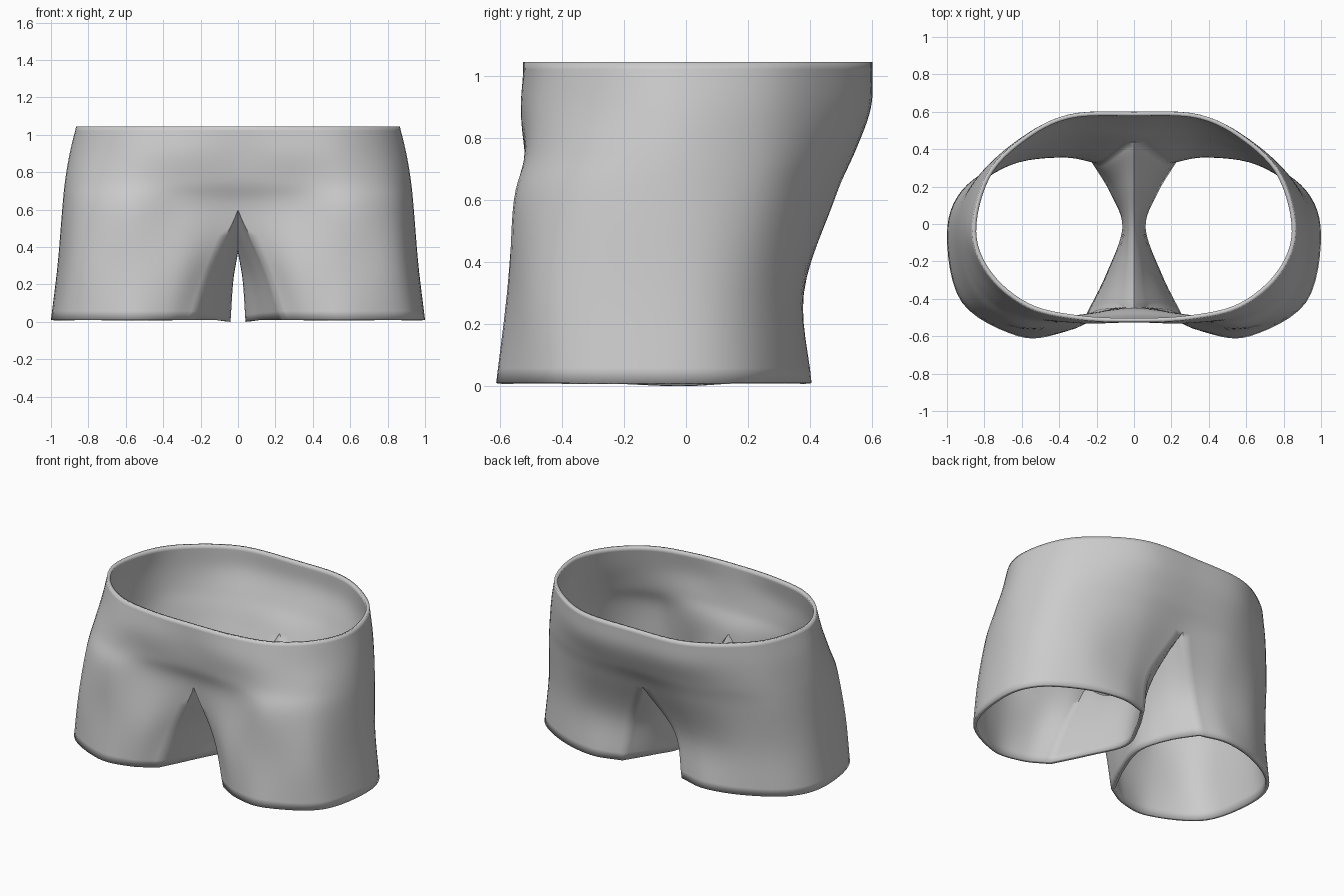
import bpy, bmesh
from mathutils import Vector

if "Cube" in bpy.data.objects:
    bpy.data.objects.remove(bpy.data.objects["Cube"])

SUB = 6  # samples between control points


def spline(pts, mirrored=False):
    """Smooth curve through points; mirrored keeps it flat across x = 0."""
    def ghost(p, q):
        return Vector((-q.x, q.y, q.z)) if mirrored else 2 * p - q
    p = [ghost(pts[0], pts[1])] + pts + [ghost(pts[-1], pts[-2])]
    out = []
    for i in range(1, len(p) - 2):
        a, b, c, d = p[i - 1:i + 3]
        for s in range(SUB):
            t = s / SUB
            out.append(0.5 * (2 * b + (c - a) * t + (2 * a - 5 * b + 4 * c - d) * t * t
                              + (3 * b - a - 3 * c + d) * t ** 3))
    return out + [pts[-1].copy()]


def surface(rows):
    """Grid of points, smooth both around and down."""
    around = [spline(r, abs(r[0].x) < 1e-6 and abs(r[1].x) > 1e-6) for r in rows]
    columns = [spline(list(c)) for c in zip(*around)]
    return [list(r) for r in zip(*columns)]


# Half outlines of the outer cloth, centre front to centre back, waist to hem
outer_keys = [
    (1.045, [(0, -.525), (.3, -.51), (.57, -.445), (.78, -.27), (.865, -.04), (.79, .26), (.6, .46), (.35, .585), (0, .6)]),
    (.9, [(0, -.525), (.3, -.53), (.58, -.475), (.8, -.3), (.9, -.04), (.82, .25), (.62, .45), (.35, .58), (0, .595)]),
    (.75, [(0, -.51), (.3, -.52), (.6, -.5), (.83, -.34), (.925, -.05), (.84, .24), (.64, .42), (.35, .53), (0, .54)]),
    (.6, [(0, -.47), (.3, -.51), (.6, -.55), (.85, -.39), (.94, -.06), (.86, .22), (.65, .385), (.35, .475), (0, .46)]),
    (.3, [(.14, -.46), (.33, -.56), (.62, -.565), (.88, -.43), (.965, -.06), (.89, .18), (.66, .34), (.38, .38), (.16, .35)]),
    (.01, [(.24, -.5), (.4, -.585), (.62, -.6), (.92, -.42), (1, -.06), (.92, .18), (.68, .34), (.42, .405), (.22, .36)]),
]
outer = surface([[Vector((x, y, z)) for x, y in ring] for z, ring in outer_keys])
crotch_row = 3 * SUB
for r in outer[:crotch_row + 1]:
    r[0].x = r[-1].x = 0
for r in outer:
    for p in r:
        p.x = max(p.x, 0)

# Inner leg cloth, from the crotch seam down to the hem
inner_keys = [
    [(0, -.47, .6), (0, -.28, .46), (0, -.01, .37), (0, .22, .46), (0, .46, .6)],
    [(.14, -.46, .3), (.08, -.26, .24), (.025, -.01, .22), (.07, .2, .25), (.16, .35, .3)],
    [(.24, -.5, .01), (.13, -.28, .01), (.04, -.02, 0), (.11, .18, .01), (.22, .36, .01)],
]
inner = surface([[Vector(p) for p in r] for r in inner_keys])
for i, r in enumerate(inner):
    r[0], r[-1] = outer[crotch_row + i][0], outer[crotch_row + i][-1]
    for p in r:
        p.x = max(p.x, 0)

# Join the sheets and their mirror images
bm = bmesh.new()
for grid in (outer, inner):
    for side in (1, -1):
        verts = [[bm.verts.new((side * p.x, p.y, p.z)) for p in r] for r in grid]
        for a, b in zip(verts, verts[1:]):
            for j in range(len(a) - 1):
                bm.faces.new((a[j], b[j], b[j + 1], a[j + 1]))
bmesh.ops.remove_doubles(bm, verts=bm.verts, dist=0.0005)

# Keep one sheet of cloth per leg along the seam, facing outward
bmesh.ops.recalc_face_normals(bm, faces=bm.faces)
bm.normal_update()
side_face = max(bm.faces, key=lambda f: f.calc_center_median().x)
if side_face.normal.x < 0:
    bmesh.ops.reverse_faces(bm, faces=bm.faces)

mesh = bpy.data.meshes.new("shorts")
bm.to_mesh(mesh)
bm.free()
shorts = bpy.data.objects.new("shorts", mesh)
bpy.context.collection.objects.link(shorts)

cloth = bpy.data.materials.new("grey cloth")
cloth.diffuse_color = (0.6, 0.6, 0.6, 1)
cloth.use_nodes = True
cloth.node_tree.nodes["Principled BSDF"].inputs["Base Color"].default_value = cloth.diffuse_color
mesh.materials.append(cloth)

# Cloth thickness with open waist and leg holes
thick = shorts.modifiers.new("thickness", 'SOLIDIFY')
thick.thickness = 0.022
thick.offset = -1

bpy.context.view_layer.objects.active = shorts
shorts.select_set(True)
bpy.ops.object.shade_smooth_by_angle(angle=1.0)
